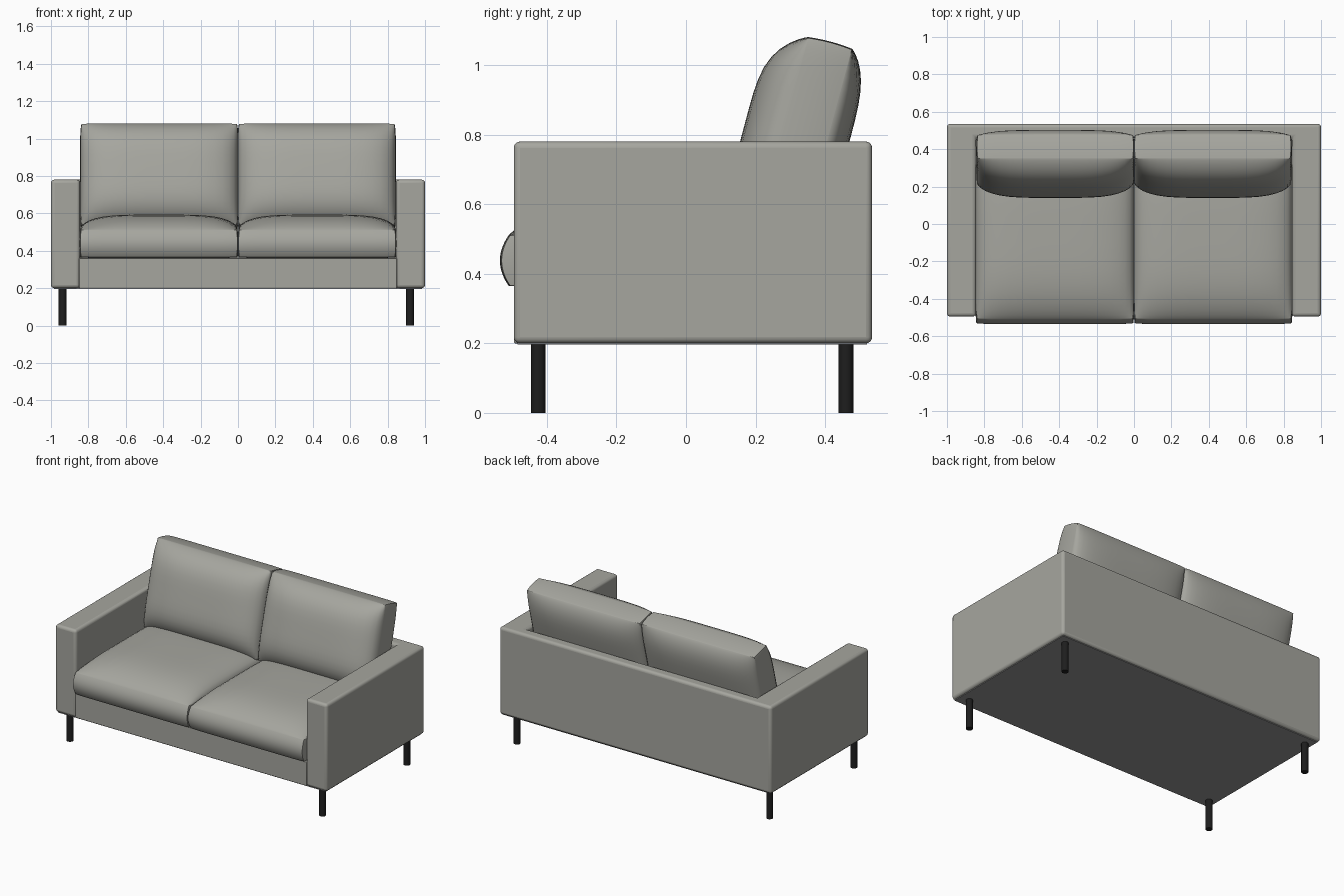
import bpy, bmesh
from math import sin, pi, radians
from mathutils import Vector

cube = bpy.data.objects.get("Cube")
if cube:
    bpy.data.objects.remove(cube)


def material(name, rgb):
    m = bpy.data.materials.new(name)
    m.use_nodes = True
    m.diffuse_color = (*rgb, 1)
    m.node_tree.nodes["Principled BSDF"].inputs["Base Color"].default_value = (*rgb, 1)
    return m


FABRIC = material("warm grey fabric", (0.38, 0.38, 0.345))
LINING = material("grey underside lining", (0.29, 0.29, 0.29))
BLACK = material("black metal", (0.013, 0.013, 0.013))


def finish(name, bm, mat, bevel=0, angle=40):
    bmesh.ops.recalc_face_normals(bm, faces=bm.faces)
    mesh = bpy.data.meshes.new(name)
    bm.to_mesh(mesh)
    bm.free()
    ob = bpy.data.objects.new(name, mesh)
    bpy.context.collection.objects.link(ob)
    mesh.materials.append(mat)
    if bevel:
        mod = ob.modifiers.new("soft edges", "BEVEL")
        mod.width = bevel
        mod.segments = 4
    bpy.ops.object.select_all(action="DESELECT")
    ob.select_set(True)
    bpy.context.view_layer.objects.active = ob
    bpy.ops.object.shade_smooth_by_angle(angle=radians(angle))
    return ob


def prism(name, outline, z0, z1, mat, bevel=0):
    """Plan outline extruded upward."""
    bm = bmesh.new()
    face = bm.faces.new([bm.verts.new((x, y, z0)) for x, y in outline])
    top = bmesh.ops.extrude_face_region(bm, geom=[face])["geom"]
    for v in top:
        if isinstance(v, bmesh.types.BMVert):
            v.co.z = z1
    return finish(name, bm, mat, bevel)


def rectangle(x, y0, y1):
    return [(-x, y0), (x, y0), (x, y1), (-x, y1)]


def cushion(name, size, puff_top, puff_bottom, border, centre, tilt=0):
    """Boxed cushion: puffed panels joined by a rounded border with seams."""
    bm = bmesh.new()
    bmesh.ops.create_cube(bm, size=2)
    bmesh.ops.subdivide_edges(bm, edges=bm.edges[:], cuts=19, use_grid_fill=True)
    half = Vector(size) / 2
    for vert in bm.verts:
        u, v, w = (sin(c * pi / 2) for c in vert.co)
        puff = max(0, 1 - u ** 4) ** 0.5 * max(0, 1 - v ** 4) ** 0.85
        swell = border * (1 - w * w)
        x = u * (half.x + 0.004 * (1 - w * w)) * (1 - 0.012 * abs(v) ** 12)
        y = v * (half.y + swell) * (1 - 0.01 * abs(u) ** 12)
        z = w * half.z
        if w > 0.999:
            z += puff_top * puff
        elif w < -0.999:
            z -= puff_bottom * puff
        vert.co = (x, y, z)
    ob = finish(name, bm, FABRIC, 0, 50)
    ob.location = centre
    ob.rotation_euler.x = tilt
    return ob


# Arms and back: one U-shaped shell with mitred corners
shell = [(-1, -0.495), (-0.845, -0.495), (-0.845, 0.46), (0.845, 0.46),
         (0.845, -0.495), (1, -0.495), (1, 0.535), (-1, 0.535)]
prism("arms_and_back", shell, 0.2, 0.78, FABRIC, 0.018)

# Seat base and underside lining
prism("seat_base", rectangle(0.85, -0.494, 0.47), 0.2, 0.36, FABRIC, 0.004)
prism("underside_lining", rectangle(0.985, -0.485, 0.52), 0.196, 0.204, LINING)

# Cushions, one pair per side
for side, s in (("left", 1), ("right", -1)):
    cushion(side + "_seat_cushion", (0.842, 0.95, 0.145), 0.083, 0.005, 0.025,
            (s * 0.423, -0.035, 0.438))
    cushion(side + "_back_cushion", (0.838, 0.56, 0.13), 0.112, 0.062, 0.004,
            (s * 0.421, 0.342, 0.793), radians(90 - 15))

# Legs
for side, x in (("left", 0.92), ("right", -0.938)):
    for end, y in (("front", -0.425), ("back", 0.46)):
        bm = bmesh.new()
        bmesh.ops.create_cone(bm, cap_ends=True, segments=24,
                              radius1=0.021, radius2=0.021, depth=0.2)
        leg = finish(f"{end}_{side}_leg", bm, BLACK)
        leg.location = (x, y, 0.1)
